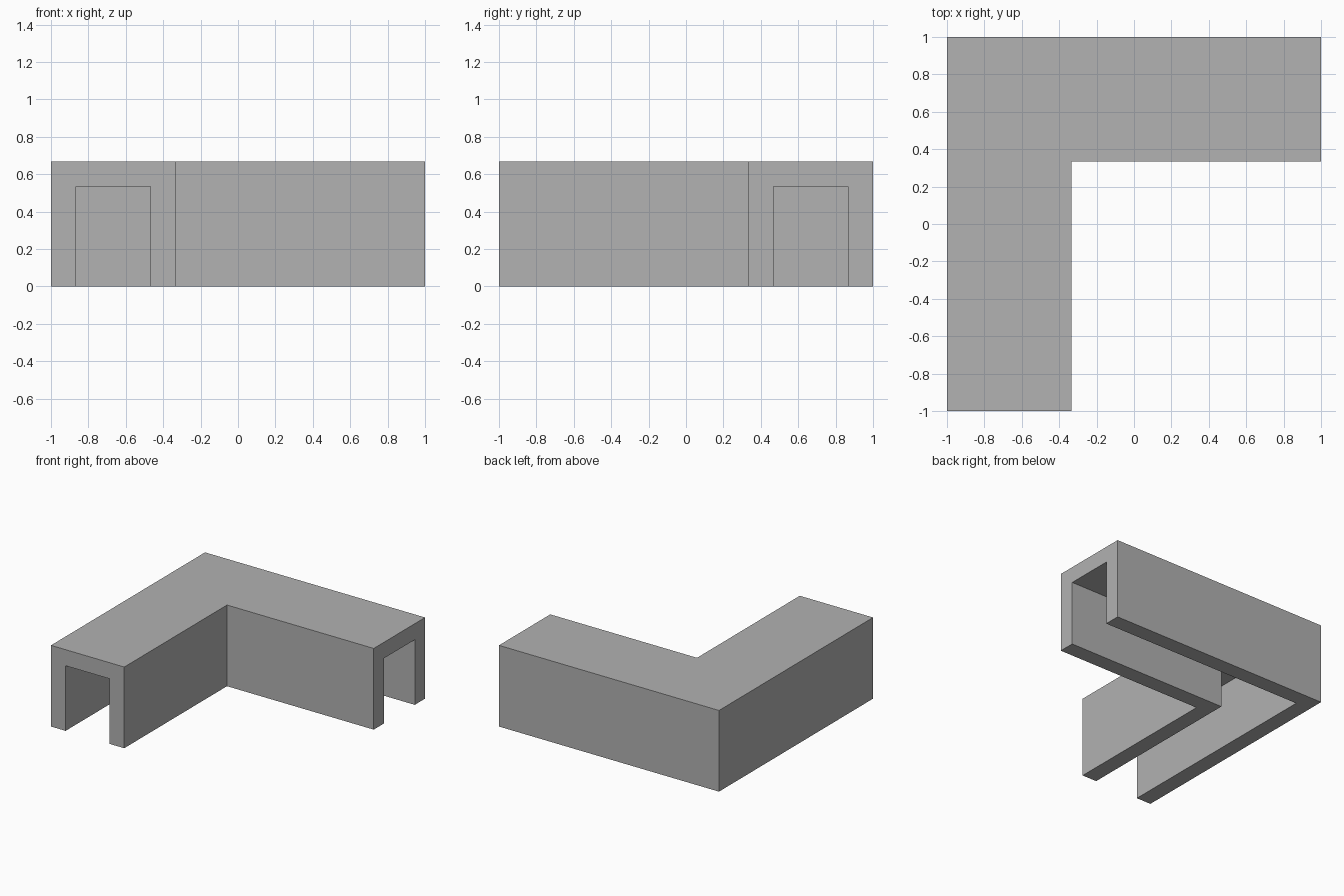
import bpy
import bmesh

if "Cube" in bpy.data.objects:
    bpy.data.objects.remove(bpy.data.objects["Cube"])

C = 0.667            # distance of the channel centre line from the origin
HALF, INNER = 0.333, 0.2   # half widths of the outside and the hollow
TOP, CEILING = 0.667, 0.535

grey = bpy.data.materials.new("plain grey")
grey.diffuse_color = (0.445, 0.445, 0.445, 1)
grey.use_nodes = True
grey.node_tree.nodes["Principled BSDF"].inputs["Base Color"].default_value = grey.diffuse_color

# Upside-down U cross-section: (outward offset from centre line, height)
profile = [(HALF, 0), (HALF, TOP), (-HALF, TOP), (-HALF, 0),
           (-INNER, 0), (-INNER, CEILING), (INNER, CEILING), (INNER, 0)]

# Sweep the section along the L-shaped path with a mitred corner
bm = bmesh.new()
rings = []
for station in (lambda d: (-C - d, -1), lambda d: (-C - d, C + d), lambda d: (1, C + d)):
    rings.append([bm.verts.new((*station(d), z)) for d, z in profile])
n = len(profile)
for a, b in zip(rings, rings[1:]):
    for i in range(n):
        j = (i + 1) % n
        bm.faces.new((a[i], a[j], b[j], b[i]))

# Open ends show the U-shaped wall thickness: two legs and a bridge
for ring in (rings[0], rings[-1]):
    for quad in ((0, 1, 6, 7), (1, 2, 5, 6), (2, 3, 4, 5)):
        bm.faces.new([ring[k] for k in quad])

bmesh.ops.recalc_face_normals(bm, faces=bm.faces)
mesh = bpy.data.meshes.new("corner_channel")
bm.to_mesh(mesh)
bm.free()
mesh.materials.append(grey)
channel = bpy.data.objects.new("corner_channel", mesh)
bpy.context.collection.objects.link(channel)
